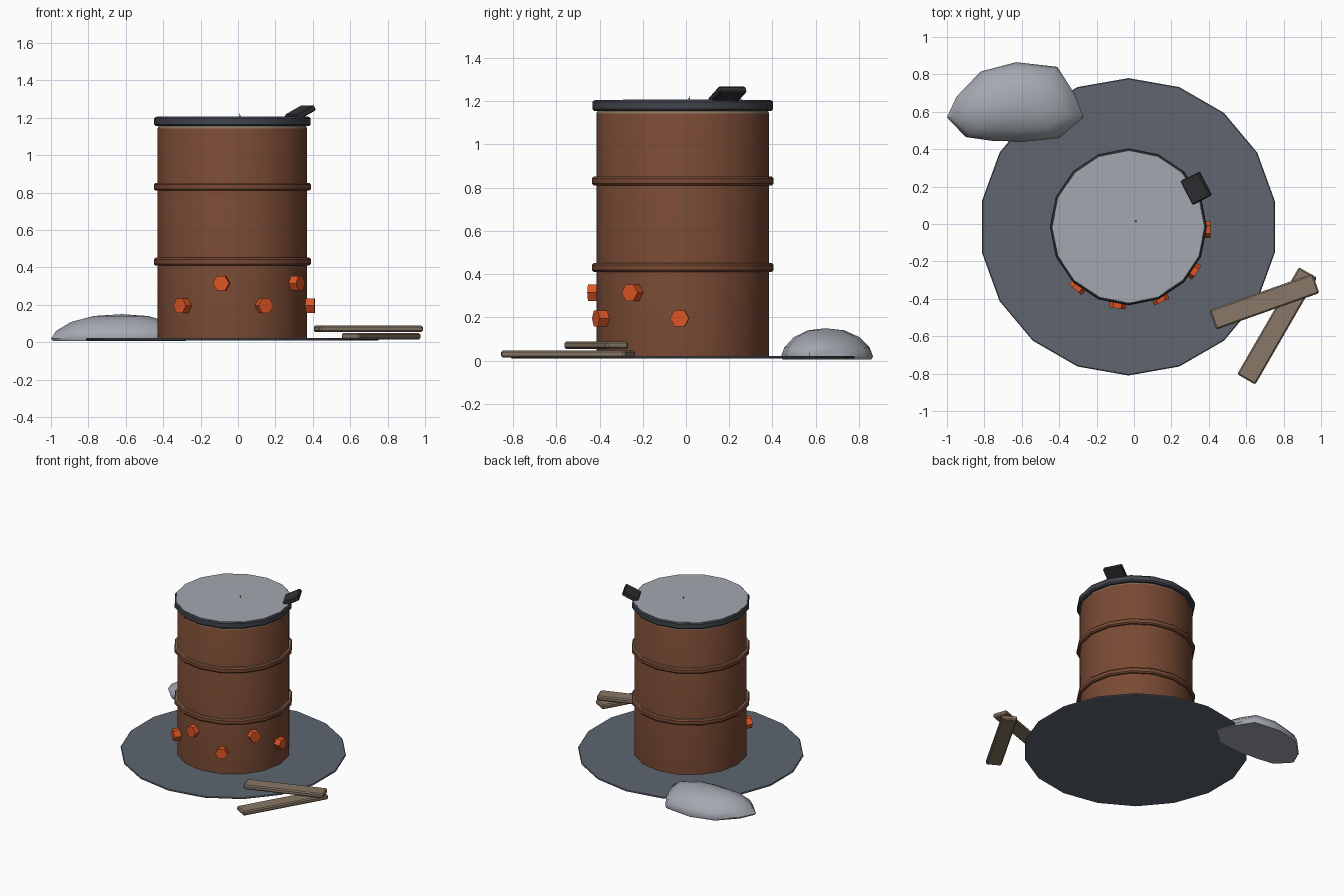
import bpy, bmesh, math
from mathutils import Matrix, Vector

if "Cube" in bpy.data.objects:
    bpy.data.objects.remove(bpy.data.objects["Cube"])

CX, CY = -0.03, -0.015   # barrel axis


def mat(name, r, g, b):
    m = bpy.data.materials.new(name)
    m.diffuse_color = (r, g, b, 1)
    m.use_nodes = True
    m.node_tree.nodes["Principled BSDF"].inputs["Base Color"].default_value = m.diffuse_color
    return m


RUST = mat("rust", 0.19, 0.068, 0.034)
WORN = mat("worn_edge", 0.27, 0.19, 0.135)
ASH = mat("ash_grey", 0.37, 0.395, 0.435)
SLAB = mat("slate_grey", 0.112, 0.131, 0.16)
RIM = mat("dark_steel", 0.052, 0.058, 0.07)
TAB = mat("charcoal", 0.032, 0.032, 0.038)
GLOW = mat("ember_orange", 0.72, 0.09, 0.018)
FLAME = mat("flame_red", 0.5, 0.05, 0.015)
WOOD = mat("old_wood", 0.25, 0.185, 0.135)


def finish(name, bm, mats, smooth=None):
    bmesh.ops.recalc_face_normals(bm, faces=bm.faces)
    me = bpy.data.meshes.new(name)
    bm.to_mesh(me)
    bm.free()
    ob = bpy.data.objects.new(name, me)
    bpy.context.collection.objects.link(ob)
    for m in mats:
        me.materials.append(m)
    if smooth:
        bpy.ops.object.select_all(action='DESELECT')
        ob.select_set(True)
        bpy.context.view_layer.objects.active = ob
        bpy.ops.object.shade_smooth_by_angle(angle=math.radians(smooth))
    return ob


def lathe(name, profile, sides, mats, start=0.0, smooth=35, rule=None):
    """Spin (radius, z) points around the barrel axis and cap both ends."""
    bm = bmesh.new()
    rings = []
    for r, z in profile:
        rings.append([bm.verts.new((CX + r * math.cos(start + 2 * math.pi * i / sides),
                                    CY + r * math.sin(start + 2 * math.pi * i / sides), z))
                      for i in range(sides)])
    for k in range(len(rings) - 1):
        for i in range(sides):
            j = (i + 1) % sides
            f = bm.faces.new((rings[k][i], rings[k][j], rings[k + 1][j], rings[k + 1][i]))
            if rule:
                f.material_index = rule(k)
    bm.faces.new(rings[0])
    bm.faces.new(rings[-1])
    return finish(name, bm, mats, smooth)


def box(name, size, loc, rot, material, bevel):
    bm = bmesh.new()
    bmesh.ops.create_cube(bm, size=1, matrix=Matrix.Diagonal((*size, 1)))
    bmesh.ops.bevel(bm, geom=bm.edges[:], offset=bevel, segments=1, affect='EDGES')
    bm.transform(Matrix.Translation(loc) @ rot)
    return finish(name, bm, [material])


# ground slab with a narrow chamfer
lathe("ground_slab", [(0.79, 0.01), (0.795, 0.013), (0.795, 0.018), (0.79, 0.022)], 18,
      [SLAB], math.pi / 2, smooth=None)

# barrel body, two hoops and the top rim
lathe("barrel_body", [(0.40, 0.013), (0.40, 1.143), (0.393, 1.158)], 16, [RUST, WORN],
      rule=lambda k: k)
for n, z in (("lower_hoop", 0.431), ("upper_hoop", 0.831)):
    lathe(n, [(0.395, z - 0.021), (0.412, z - 0.021), (0.42, z - 0.012), (0.42, z + 0.012),
              (0.412, z + 0.021), (0.395, z + 0.021)], 16, [RUST, WORN],
          rule=lambda k: 1 if k == 4 else 0)
lathe("top_rim", [(0.40, 1.155), (0.41, 1.155), (0.418, 1.164), (0.418, 1.196),
                  (0.411, 1.204), (0.40, 1.204)], 16, [RIM])

# ash filling the barrel top, and the flame tip showing through it
lathe("ash_fill", [(0.408, 1.195), (0.406, 1.206), (0.2, 1.207)], 16, [ASH], smooth=35)
bm = bmesh.new()
bmesh.ops.create_cone(bm, segments=6, radius1=0.01, radius2=0, depth=0.04, cap_ends=True,
                      matrix=Matrix.Translation((0.01, 0.015, 1.205)))
finish("flame_tip", bm, [FLAME])

# glowing hexagonal vents, alternating between two heights
for i in range(5):
    a = math.radians(230 + 32 * i)
    z = 0.315 if i % 2 else 0.195
    d = Vector((math.cos(a), math.sin(a), 0))
    side = Vector((-d.y, d.x, 0))
    basis = Matrix((Vector((0, 0, 1)), side, -d)).transposed().to_4x4()
    basis = Matrix.Translation(Vector((CX, CY, z)) + d * 0.415) @ basis
    bm = bmesh.new()
    bmesh.ops.create_cone(bm, segments=6, radius1=0.044, radius2=0.044, depth=0.05,
                          cap_ends=True, matrix=basis)
    finish("vent_%d" % (i + 1), bm, [GLOW])

# bent tab on the rim
box("rim_tab", (0.12, 0.143, 0.032), (0.333, 0.192, 1.228),
    Matrix.Rotation(math.radians(27), 4, 'Z') @ Matrix.Rotation(math.radians(-27), 4, 'Y'),
    TAB, 0.006)

# two crossed planks
box("upper_plank", (0.585, 0.11, 0.034), (0.697, -0.415, 0.072),
    Matrix.Rotation(math.radians(19.5), 4, 'Z'), WOOD, 0.008)
box("lower_plank", (0.66, 0.112, 0.034), (0.765, -0.545, 0.031),
    Matrix.Rotation(math.radians(60), 4, 'Z'), WOOD, 0.008)

# ash mound: an uneven outline shrunk towards the peak
outline = [(-1.0, 0.57), (-0.90, 0.465), (-0.76, 0.445), (-0.6, 0.44), (-0.4, 0.46),
           (-0.27, 0.57), (-0.32, 0.70), (-0.41, 0.84), (-0.63, 0.865), (-0.82, 0.815),
           (-0.95, 0.68)]
px, py = -0.62, 0.645
bm = bmesh.new()
rings = [[bm.verts.new((px + (x - px) * s, py + (y - py) * s, z)) for x, y in outline]
         for s, z in ((0.97, 0.006), (1.0, 0.02), (0.93, 0.06), (0.72, 0.108), (0.4, 0.14))]
n = len(outline)
for lo, hi in zip(rings, rings[1:]):
    for i in range(n):
        bm.faces.new((lo[i], lo[(i + 1) % n], hi[(i + 1) % n], hi[i]))
peak = bm.verts.new((px, py, 0.15))
for i in range(n):
    bm.faces.new((rings[-1][i], rings[-1][(i + 1) % n], peak))
bm.faces.new(rings[0])
finish("ash_mound", bm, [ASH], 50)
